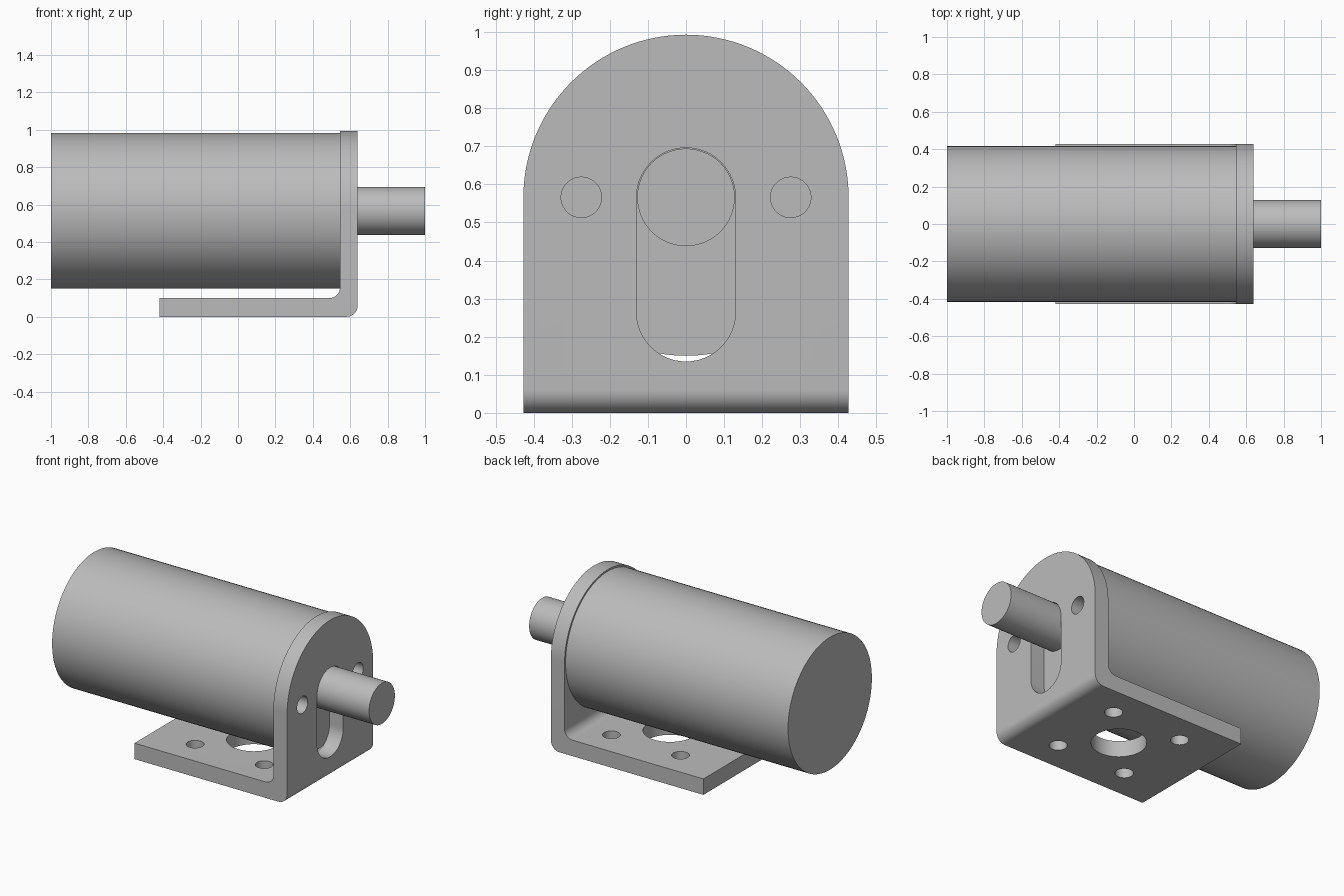
import bpy, bmesh, math
from mathutils import Vector

default = bpy.data.objects.get("Cube")
if default:
    bpy.data.objects.remove(default, do_unlink=True)

GREY = (0.5, 0.5, 0.5, 1)
metal = bpy.data.materials.new("grey metal")
metal.use_nodes = True
metal.diffuse_color = GREY
metal.node_tree.nodes["Principled BSDF"].inputs["Base Color"].default_value = GREY

AXIS_Z = 0.566        # height of the motor axis
PLATE_BACK, PLATE_FRONT = 0.545, 0.64
BASE_END, THICK = -0.42, 0.1
HALF_WIDTH = 0.427


def arc(cx, cy, r, start, end, steps=32):
    """Points on a circular arc, angles in degrees."""
    angles = [math.radians(start + (end - start) * i / steps) for i in range(steps + 1)]
    return [(cx + r * math.cos(a), cy + r * math.sin(a)) for a in angles]


def circle(cx, cy, r):
    return arc(cx, cy, r, 0, 360, 96)[:-1]


def prism(name, outline, axis, low, high):
    """Extrude a closed outline along x, y or z."""
    place = {"x": lambda a, b: (low, a, b),
             "y": lambda a, b: (a, low, b),
             "z": lambda a, b: (a, b, low)}[axis]
    shift = Vector([(high - low) * (axis == c) for c in "xyz"])
    bm = bmesh.new()
    face = bm.faces.new([bm.verts.new(place(a, b)) for a, b in outline])
    result = bmesh.ops.extrude_face_region(bm, geom=[face])
    moved = [g for g in result["geom"] if isinstance(g, bmesh.types.BMVert)]
    bmesh.ops.translate(bm, verts=moved, vec=shift)
    bmesh.ops.recalc_face_normals(bm, faces=bm.faces)
    mesh = bpy.data.meshes.new(name)
    bm.to_mesh(mesh)
    bm.free()
    mesh.materials.append(metal)
    obj = bpy.data.objects.new(name, mesh)
    bpy.context.collection.objects.link(obj)
    return obj


def activate(obj):
    bpy.ops.object.select_all(action="DESELECT")
    obj.select_set(True)
    bpy.context.view_layer.objects.active = obj


def cut(target, cutter, operation="DIFFERENCE"):
    """Apply a boolean and discard its cutter."""
    mod = target.modifiers.new("cut", "BOOLEAN")
    mod.operation, mod.solver, mod.object = operation, "EXACT", cutter
    activate(target)
    bpy.ops.object.modifier_apply(modifier=mod.name)
    bpy.data.objects.remove(cutter, do_unlink=True)


# Bent L bracket: side profile with rounded inner and outer bend
outer, inner = 0.06, 0.055
profile = [(BASE_END, 0)]
profile += arc(PLATE_FRONT - outer, outer, outer, -90, 0, 16)
profile += [(PLATE_FRONT, 1.1), (PLATE_BACK, 1.1)]
profile += arc(PLATE_BACK - inner, THICK + inner, inner, 0, -90, 16)
profile += [(BASE_END, THICK)]
bracket = prism("mounting_bracket", profile, "y", -HALF_WIDTH, HALF_WIDTH)

# Arched top of the upright plate
arch = [(-0.6, -0.2), (0.6, -0.2), (0.6, AXIS_Z), *arc(0, AXIS_Z, HALF_WIDTH, 0, 180, 64), (-0.6, AXIS_Z)]
cut(bracket, prism("arch_cutter", arch, "x", -0.6, 0.8), "INTERSECT")

# Shaft slot and two screw holes in the upright plate
slot = arc(0, AXIS_Z, 0.13, 0, 180) + arc(0, 0.265, 0.13, 180, 360)
cut(bracket, prism("slot_cutter", slot, "x", 0.52, 0.7))
for side in (-1, 1):
    cut(bracket, prism("screw_cutter", circle(side * 0.275, AXIS_Z, 0.053), "x", 0.52, 0.7))

# Large centre hole and four screw holes in the base
base_x = (BASE_END + PLATE_FRONT) / 2
cut(bracket, prism("centre_cutter", circle(base_x, 0, 0.155), "z", -0.05, 0.15))
for sx in (-1, 1):
    for sy in (-1, 1):
        hole = circle(base_x + sx * 0.24, sy * 0.24, 0.051)
        cut(bracket, prism("base_cutter", hole, "z", -0.05, 0.15))

# Motor body and output shaft
motor = prism("motor_body", circle(0, AXIS_Z, 0.416), "x", -1, PLATE_BACK)
shaft = prism("output_shaft", circle(0, AXIS_Z, 0.128), "x", PLATE_BACK, 1)

for part in (bracket, motor, shaft):
    activate(part)
    bpy.ops.object.shade_smooth_by_angle(angle=math.radians(30))
